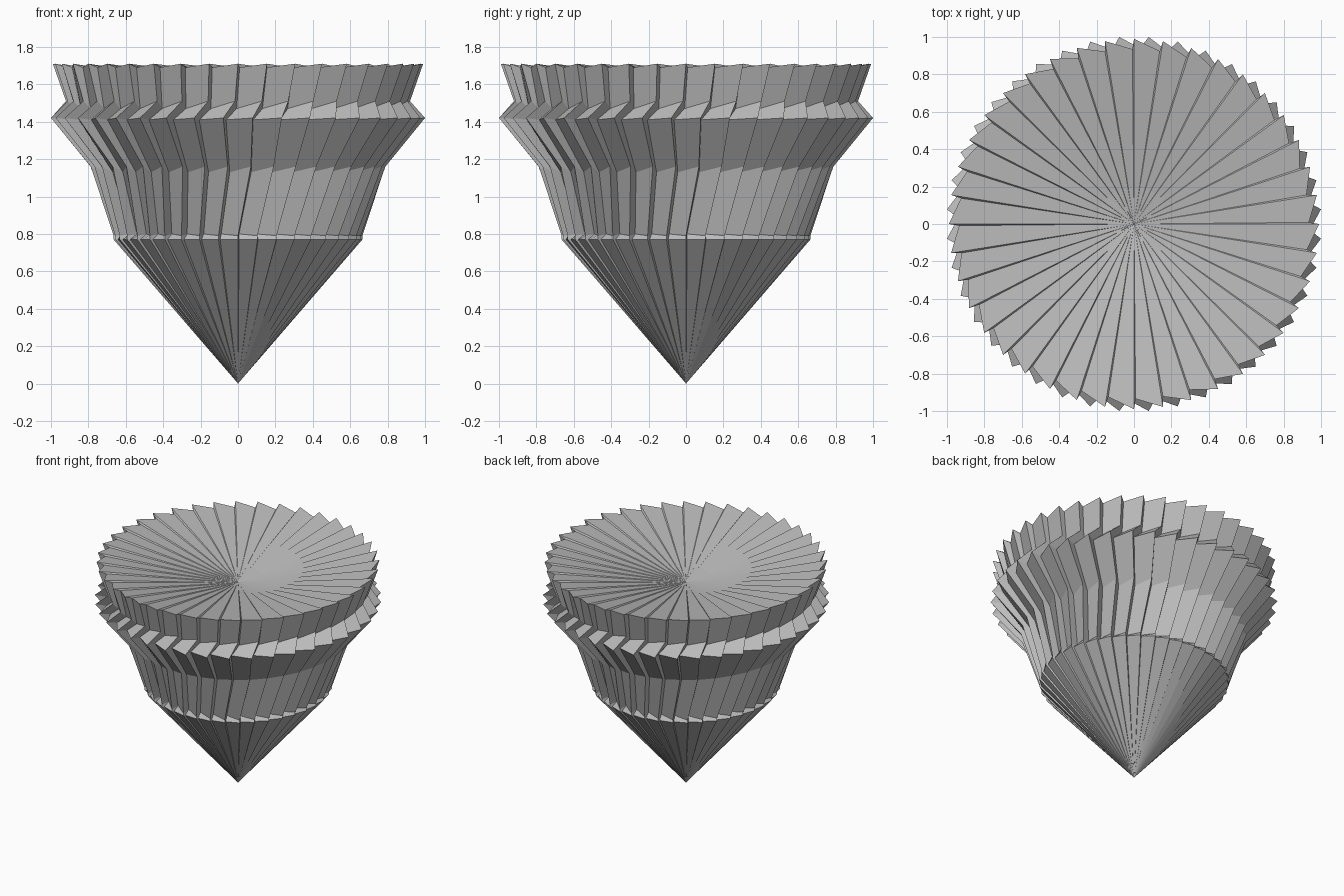
import bpy, bmesh, math

cube = bpy.data.objects.get("Cube")
if cube:
    bpy.data.objects.remove(cube, do_unlink=True)

BLADES = 40
STEP = math.tau / BLADES

# One flat grey for the whole body
grey = bpy.data.materials.new("mid_grey")
grey.use_nodes = True
colour = (0.5, 0.5, 0.5, 1)
grey.diffuse_color = colour
grey.node_tree.nodes["Principled BSDF"].inputs["Base Color"].default_value = colour

# Saw-tooth rings: tip radius, tip height, notch radius, notch height, twist in degrees
RINGS = [
    (0.665, 0.77, 0.65, 0.77, 0),     # lip of the cone
    (0.665, 0.79, 0.61, 0.80, 0),     # foot of the waist
    (0.79, 1.16, 0.73, 1.13, 5),      # top of the waist
    (1.003, 1.42, 0.925, 1.41, 4.5),  # flange
    (0.92, 1.51, 0.88, 1.47, 8),      # neck
    (0.99, 1.71, 0.935, 1.69, 9),     # upper rim
    (0.20, 1.575, 0.195, 1.572, 9),   # edge of the centre dish
]


def add_ring(bm, tip_r, tip_z, notch_r, notch_z, twist):
    """Loop of alternating blade tips and notches."""
    verts = []
    for i in range(BLADES):
        a = i * STEP + math.radians(twist)
        for r, z, ang in ((tip_r, tip_z, a), (notch_r, notch_z, a + STEP * 0.06)):
            verts.append(bm.verts.new((r * math.cos(ang), r * math.sin(ang), z)))
    return verts


def pairs(loop):
    return zip(loop, loop[1:] + loop[:1])


def cap(bm, loop, z):
    """Fan from a loop to a point on the axis."""
    centre = bm.verts.new((0, 0, z))
    for a, b in pairs(loop):
        bm.faces.new((a, b, centre))


# Body: pointed cone, waist, flange, rim and sunken top in one closed skin
bm = bmesh.new()
loops = [add_ring(bm, *ring) for ring in RINGS]
for low, high in zip(loops, loops[1:]):
    for (a, b), (c, d) in zip(pairs(low), pairs(high)):
        bm.faces.new((a, b, d, c))
cap(bm, loops[0], 0.0)
cap(bm, loops[-1], 1.55)
bmesh.ops.recalc_face_normals(bm, faces=bm.faces[:])

mesh = bpy.data.meshes.new("bladed_body")
bm.to_mesh(mesh)
bm.free()
mesh.materials.append(grey)
body = bpy.data.objects.new("bladed_body", mesh)
bpy.context.collection.objects.link(body)
